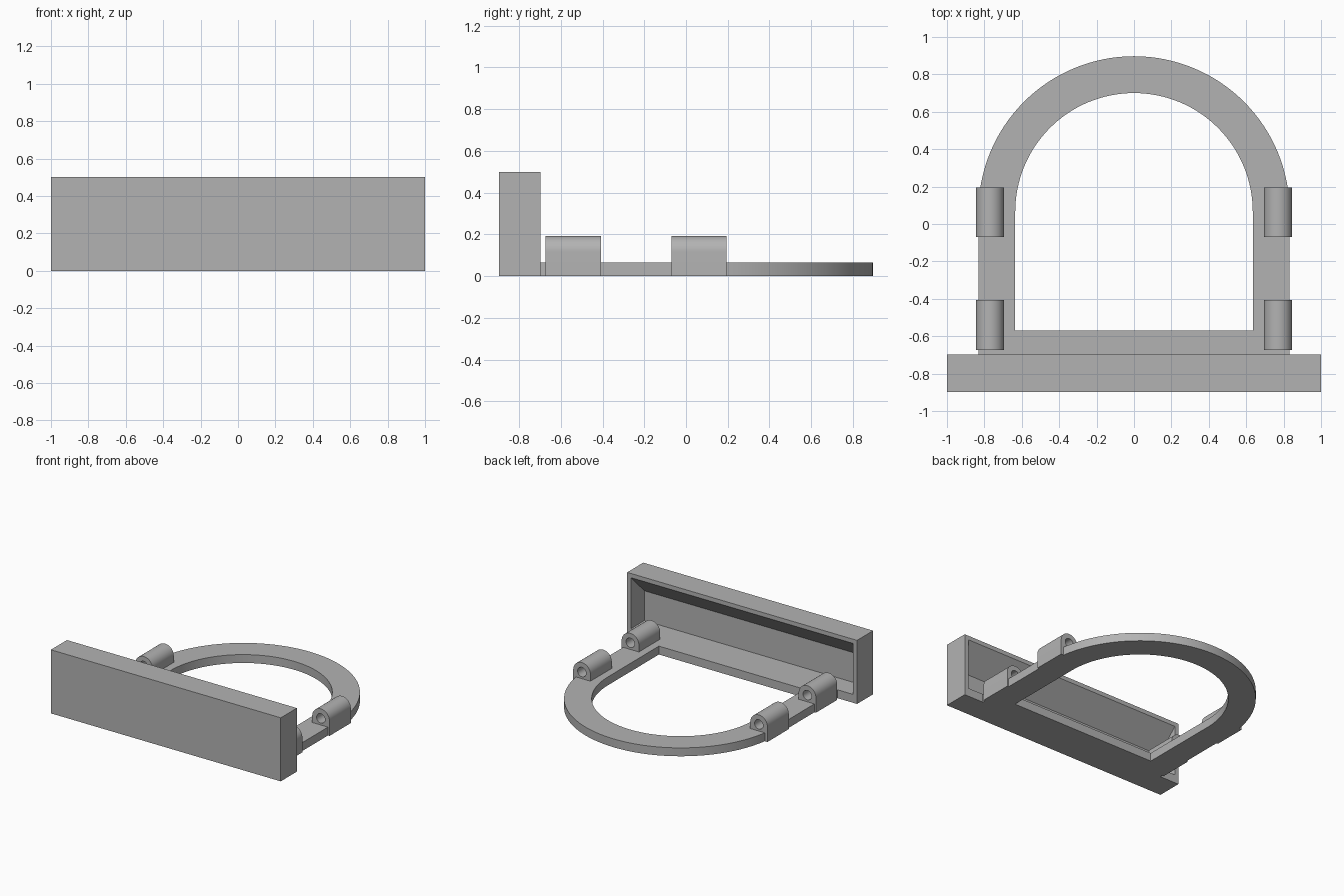
import bpy
import bmesh
from math import sin, cos, pi
from mathutils import Matrix, Vector

cube = bpy.data.objects.get("Cube")
if cube:
    bpy.data.objects.remove(cube, do_unlink=True)

grey = bpy.data.materials.new("plain_grey")
grey.use_nodes = True
grey.diffuse_color = (0.45, 0.45, 0.45, 1)
grey.node_tree.nodes["Principled BSDF"].inputs["Base Color"].default_value = grey.diffuse_color


def select(obj):
    bpy.ops.object.select_all(action='DESELECT')
    obj.select_set(True)
    bpy.context.view_layer.objects.active = obj


def arc(cx, cy, r, start, end, steps):
    angles = [start + (end - start) * i / steps for i in range(steps + 1)]
    return [(cx + r * cos(a), cy + r * sin(a)) for a in angles]


def arch(r, base, spring, steps):
    """Outline with a flat base, straight sides and a half-round top."""
    return [(-r, base), (r, base)] + arc(0, spring, r, 0, pi, steps)


def extruded(name, loops, depth, matrix):
    """Solid from an outline with holes, centred on its own thickness."""
    curve = bpy.data.curves.new(name, 'CURVE')
    curve.dimensions = '2D'
    curve.fill_mode = 'BOTH'
    curve.extrude = depth / 2
    for loop in loops:
        spline = curve.splines.new('POLY')
        spline.points.add(len(loop) - 1)
        for point, (x, y) in zip(spline.points, loop):
            point.co = (x, y, 0, 1)
        spline.use_cyclic_u = True
    obj = bpy.data.objects.new(name, curve)
    bpy.context.collection.objects.link(obj)
    select(obj)
    bpy.ops.object.convert(target='MESH')
    obj = bpy.context.object
    mesh = obj.data
    bm = bmesh.new()
    bm.from_mesh(mesh)
    bmesh.ops.remove_doubles(bm, verts=bm.verts, dist=0.0001)
    bmesh.ops.recalc_face_normals(bm, faces=bm.faces)
    bm.transform(matrix)
    bm.to_mesh(mesh)
    bm.free()
    mesh.materials.clear()
    mesh.materials.append(grey)
    bpy.ops.object.shade_smooth_by_angle()
    return obj


def prism_x(name, profile, half):
    """Solid from a y-z profile swept along x."""
    bm = bmesh.new()
    face = bm.faces.new([bm.verts.new((-half, y, z)) for y, z in profile])
    new = bmesh.ops.extrude_face_region(bm, geom=[face])["geom"]
    bmesh.ops.translate(bm, vec=Vector((2 * half, 0, 0)),
                        verts=[v for v in new if isinstance(v, bmesh.types.BMVert)])
    bmesh.ops.recalc_face_normals(bm, faces=bm.faces)
    mesh = bpy.data.meshes.new(name)
    bm.to_mesh(mesh)
    bm.free()
    mesh.materials.append(grey)
    obj = bpy.data.objects.new(name, mesh)
    bpy.context.collection.objects.link(obj)
    return obj


front, rear, thick = -0.897, -0.697, 0.066

# Front box, hollowed from behind under a sloping ceiling
box = prism_x("front_box", [(front, 0), (rear, 0), (rear, 0.5), (front, 0.5)], 1.0)
inner = front + 0.033
cutter = prism_x("box_cavity_cutter", [
    (inner, thick), (rear + 0.1, thick), (rear + 0.1, 0.467),
    (rear, 0.467), (inner, 0.3)], 0.967)
cutter.hide_render = True
cut = box.modifiers.new("cavity", 'BOOLEAN')
cut.operation = 'DIFFERENCE'
cut.solver = 'EXACT'
cut.object = cutter
select(box)
bpy.ops.object.modifier_apply(modifier="cavity")
bpy.data.objects.remove(cutter, do_unlink=True)

# Flat arched frame
extruded("arched_frame",
         [arch(0.832, rear, 0.065, 64), arch(0.635, -0.57, 0.065, 64)],
         thick, Matrix.Translation((0, 0, thick / 2)))

# Four round-topped lugs with a through hole
radius, spring = 0.075, 0.118
lug = [arch(radius, 0, spring, 24), arc(0, spring, 0.037, 0, 2 * pi * 23 / 24, 23)]
for side, x in (("left", 0.77), ("right", -0.77)):
    for place, y in (("front", -0.54), ("back", 0.062)):
        extruded(f"{side}_{place}_lug", lug, 0.265,
                 Matrix.Translation((x, y, 0)) @ Matrix.Rotation(pi / 2, 4, 'X'))
